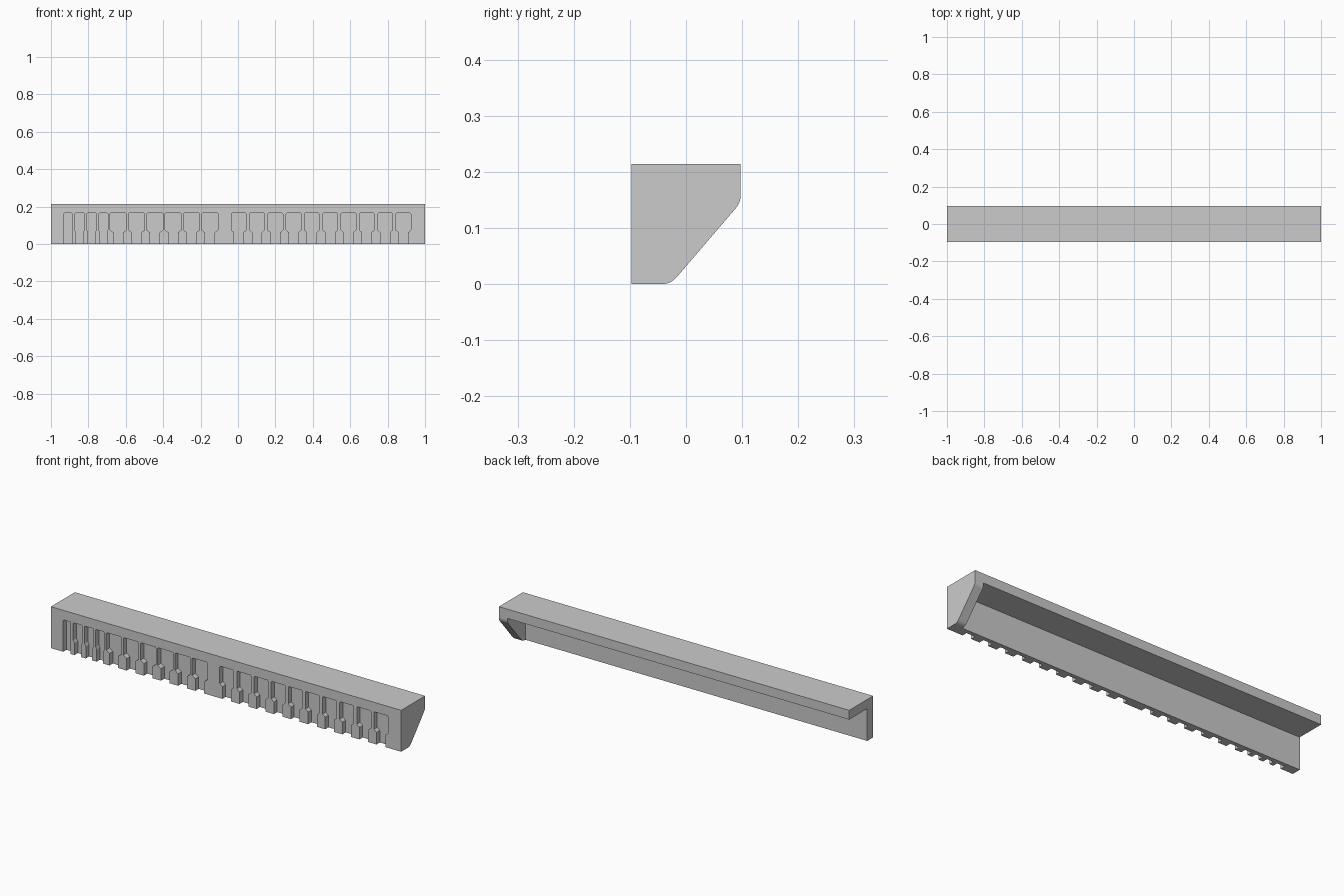
import bpy, bmesh
from mathutils import Vector

if "Cube" in bpy.data.objects:
    bpy.data.objects.remove(bpy.data.objects["Cube"])

H, D, T = 0.214, 0.0975, 0.048      # height, half depth, wall thickness
POCKET = 0.027                      # depth of the front pockets


def prism(bm, points, direction):
    """Extrude a closed outline along a vector."""
    face = bm.faces.new([bm.verts.new(p) for p in points])
    ext = bmesh.ops.extrude_face_region(bm, geom=[face])
    verts = [v for v in ext["geom"] if isinstance(v, bmesh.types.BMVert)]
    bmesh.ops.translate(bm, verts=verts, vec=direction)


def finish(bm, name):
    bmesh.ops.recalc_face_normals(bm, faces=bm.faces)
    mesh = bpy.data.meshes.new(name)
    bm.to_mesh(mesh)
    bm.free()
    obj = bpy.data.objects.new(name, mesh)
    bpy.context.collection.objects.link(obj)
    return obj


def fillet(a, c, b, n=6):
    """Rounded corner from a to b around control point c."""
    a, b, c = Vector(a), Vector(b), Vector(c)
    return [tuple(a * (1 - t) ** 2 + c * 2 * t * (1 - t) + b * t * t)
            for t in (i / n for i in range(n + 1))]


# L-shaped rail: front plate and top flange
bm = bmesh.new()
rail_profile = [(-D, 0), (-D + T, 0), (-D + T, H - T), (D, H - T), (D, H), (-D, H)]
prism(bm, [(-1, y, z) for y, z in rail_profile], (2, 0, 0))
rail = finish(bm, "slotted_rail")

# Closed end wall on the right, with a sloped and rounded back
bm = bmesh.new()
wall = [(-D, 0)]
wall += fillet((-0.04, 0), (-0.026, 0.001), (-0.015, 0.014))
wall += fillet((0.087, 0.133), (D, 0.144), (D, 0.16))
wall += [(D, H), (-D, H)]
prism(bm, [(1 - T, y, z) for y, z in wall], (T, 0, 0))
end_wall = finish(bm, "end_wall")

# Front pockets: (left edge, top width, bottom width)
pockets = [(-0.93, 0.043, 0.043), (-0.873, 0.052, 0.037),
           (-0.808, 0.051, 0.037), (-0.744, 0.048, 0.037)]
pockets += [(-0.684 + 0.098 * i, 0.087, 0.05) for i in range(6)]
pockets += [(-0.036 + 0.0978 * i, 0.08, 0.05) for i in range(10)]

bm = bmesh.new()
for left, top, low in pockets:
    c = left + top / 2
    half = [(low / 2, -0.05), (low / 2, 0.062), (top / 2, 0.075),
            (top / 2, 0.161), (top / 2 - 0.004, 0.165)]
    if top == low:
        half.pop(1)
        half.pop(1)
    outline = [(c + x, z) for x, z in half] + [(c - x, z) for x, z in reversed(half)]
    prism(bm, [(x, -D - 0.05, z) for x, z in outline], (0, 0.05 + POCKET, 0))
cutter = finish(bm, "pocket_cutter")

# Join the end wall and cut the pockets
for helper, op in ((end_wall, "UNION"), (cutter, "DIFFERENCE")):
    mod = rail.modifiers.new(helper.name, "BOOLEAN")
    mod.object = helper
    mod.operation = op
    mod.solver = "EXACT"
bpy.context.view_layer.objects.active = rail
rail.select_set(True)
for name in [m.name for m in rail.modifiers]:
    bpy.ops.object.modifier_apply(modifier=name)
for helper in (end_wall, cutter):
    bpy.data.objects.remove(helper)
